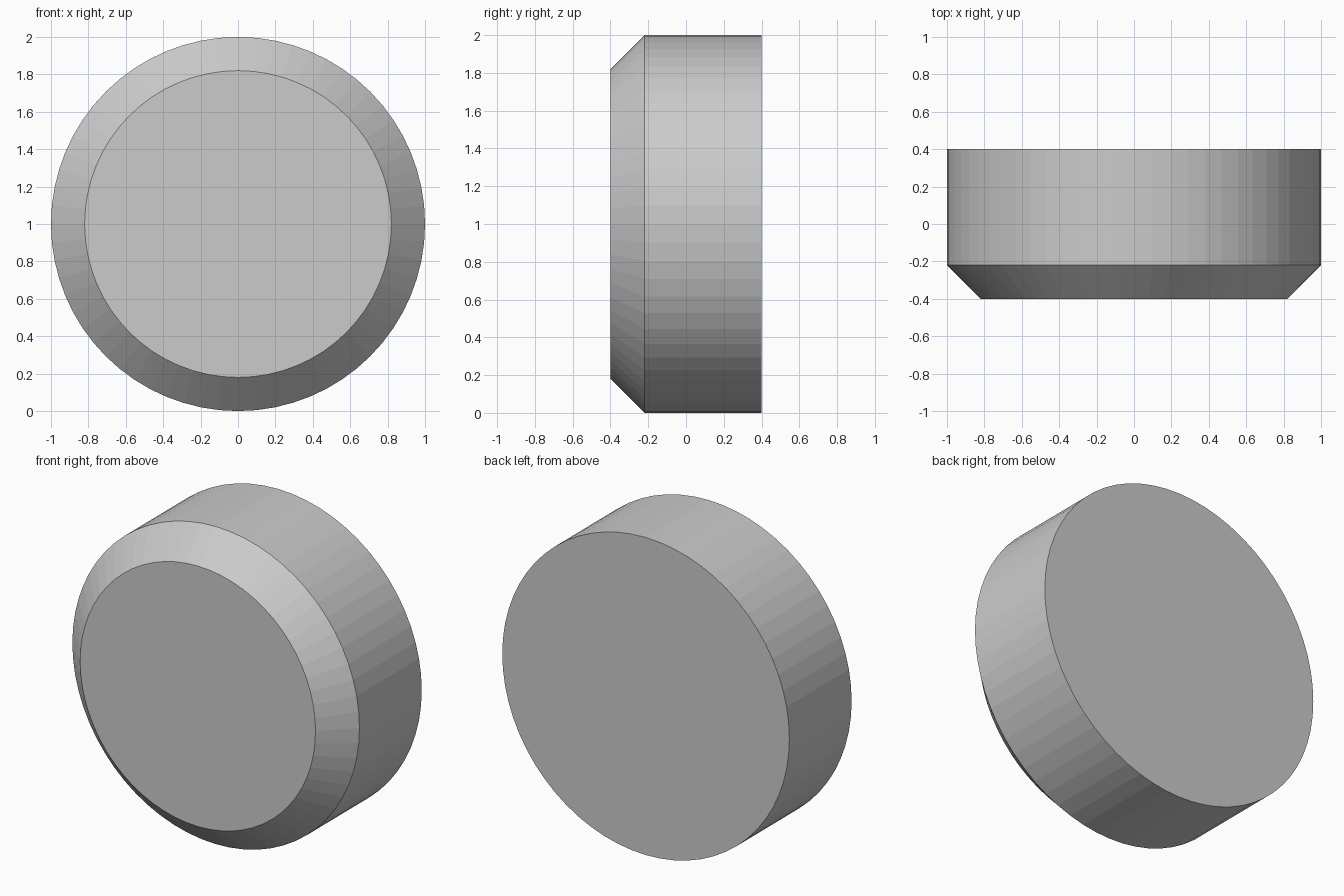
import bpy, bmesh, math
from mathutils import Matrix

if "Cube" in bpy.data.objects:
    bpy.data.objects.remove(bpy.data.objects["Cube"])

SIDES = 64
# (radius, y) rings from the chamfered front to the flat back
PROFILE = [(0.82, -0.40), (1.0, -0.22), (1.0, 0.40)]

# Round button: lofted rings with flat caps
bm = bmesh.new()
rings = []
for radius, y in PROFILE:
    angles = [2 * math.pi * i / SIDES for i in range(SIDES)]
    rings.append([bm.verts.new((radius * math.cos(a), y, 1 + radius * math.sin(a)))
                  for a in angles])
for a, b in zip(rings, rings[1:]):
    for i in range(SIDES):
        j = (i + 1) % SIDES
        bm.faces.new((a[i], a[j], b[j], b[i]))
bm.faces.new(rings[0])
bm.faces.new(rings[-1])
bmesh.ops.recalc_face_normals(bm, faces=bm.faces)

mesh = bpy.data.meshes.new("chamfered_disc")
bm.to_mesh(mesh)
bm.free()
disc = bpy.data.objects.new("chamfered_disc", mesh)
bpy.context.collection.objects.link(disc)
